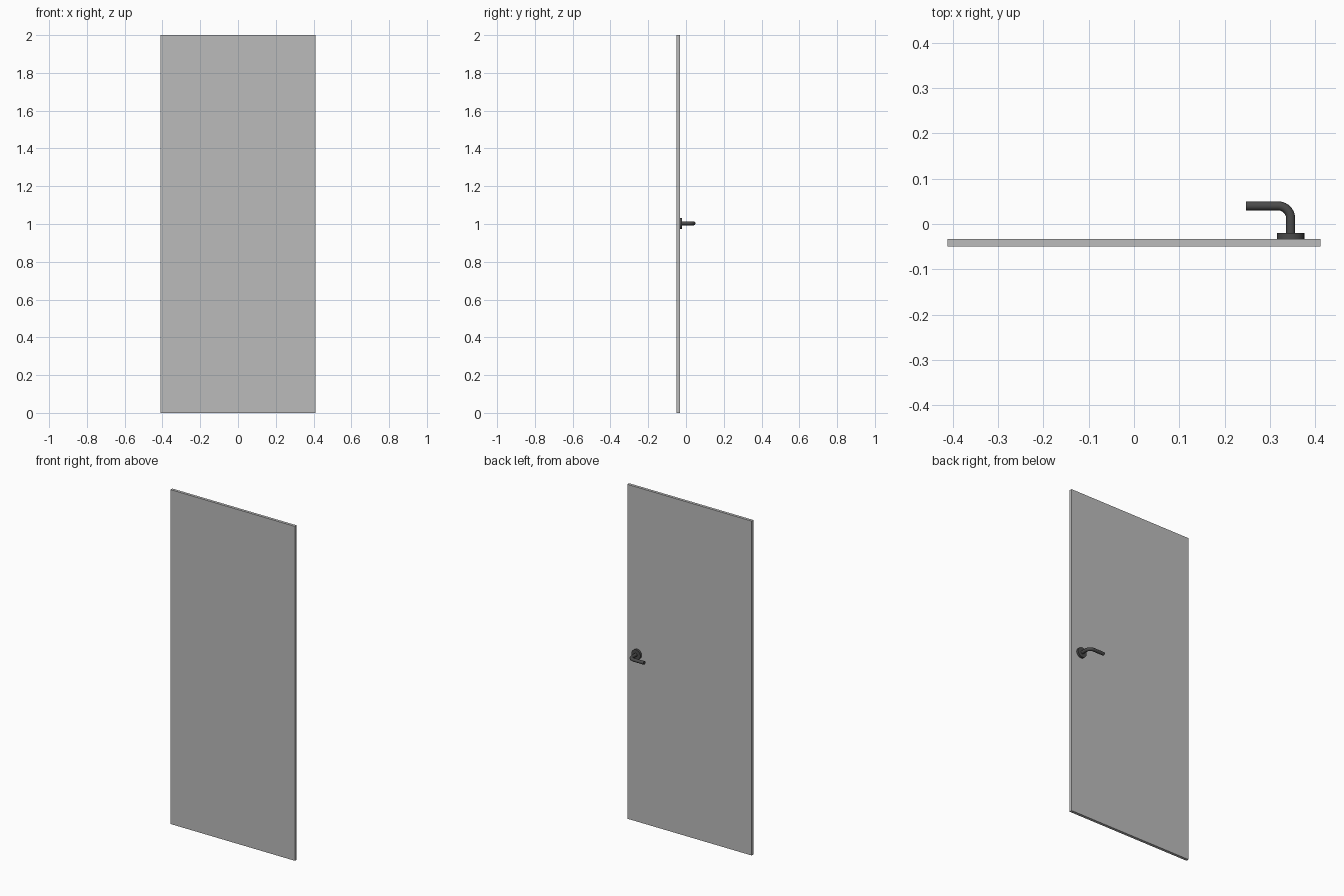
import bpy, math

if "Cube" in bpy.data.objects:
    bpy.data.objects.remove(bpy.data.objects["Cube"])

HX, HZ = 0.346, 1.003      # handle axis position
DOOR_BACK = -0.033

dark = bpy.data.materials.new("dark_metal")
dark.diffuse_color = (0.07, 0.07, 0.07, 1)
dark.use_nodes = True
dark.node_tree.nodes["Principled BSDF"].inputs["Base Color"].default_value = dark.diffuse_color
glass = bpy.data.materials.new("grey_glass")
glass.diffuse_color = (0.5, 0.5, 0.5, 0.65)
glass.use_nodes = True
glass.node_tree.nodes["Principled BSDF"].inputs["Base Color"].default_value = glass.diffuse_color


def finish(obj, name, mat, smooth=False):
    obj.name = name
    obj.data.materials.append(mat)
    if smooth:
        bpy.ops.object.shade_smooth_by_angle(angle=math.radians(35))


# Door panel
bpy.ops.mesh.primitive_cube_add(size=1, location=(0, (-0.05 + DOOR_BACK) / 2, 1))
door = bpy.context.object
door.scale = (0.823, DOOR_BACK + 0.05, 2)
bpy.ops.object.transform_apply(location=False, rotation=False, scale=True)
finish(door, "door_panel", glass)

# Round rose behind the lever
bpy.ops.mesh.primitive_cylinder_add(vertices=32, radius=0.03, depth=0.013,
                                    location=(HX, DOOR_BACK + 0.0065, HZ),
                                    rotation=(math.pi / 2, 0, 0))
finish(bpy.context.object, "handle_rose", dark, True)

# Lever: straight neck, quarter bend, straight grip
r, bend, y_grip, x_end = 0.01, 0.028, 0.04, 0.247
cx, cy = HX - bend, y_grip - bend
pts = [(HX, DOOR_BACK + 0.01)]
pts += [(cx + bend * math.cos(a), cy + bend * math.sin(a))
        for a in (math.pi / 2 * i / 10 for i in range(11))]
pts.append((x_end, y_grip))
curve = bpy.data.curves.new("lever_path", "CURVE")
curve.dimensions = "3D"
curve.bevel_depth = r
curve.bevel_resolution = 4
curve.use_fill_caps = True
spline = curve.splines.new("POLY")
spline.points.add(len(pts) - 1)
for p, (x, y) in zip(spline.points, pts):
    p.co = (x, y, HZ, 1)
lever = bpy.data.objects.new("handle_lever", curve)
bpy.context.collection.objects.link(lever)
bpy.ops.object.select_all(action="DESELECT")
lever.select_set(True)
bpy.context.view_layer.objects.active = lever
bpy.ops.object.convert(target="MESH")
finish(bpy.context.object, "handle_lever", dark, True)
